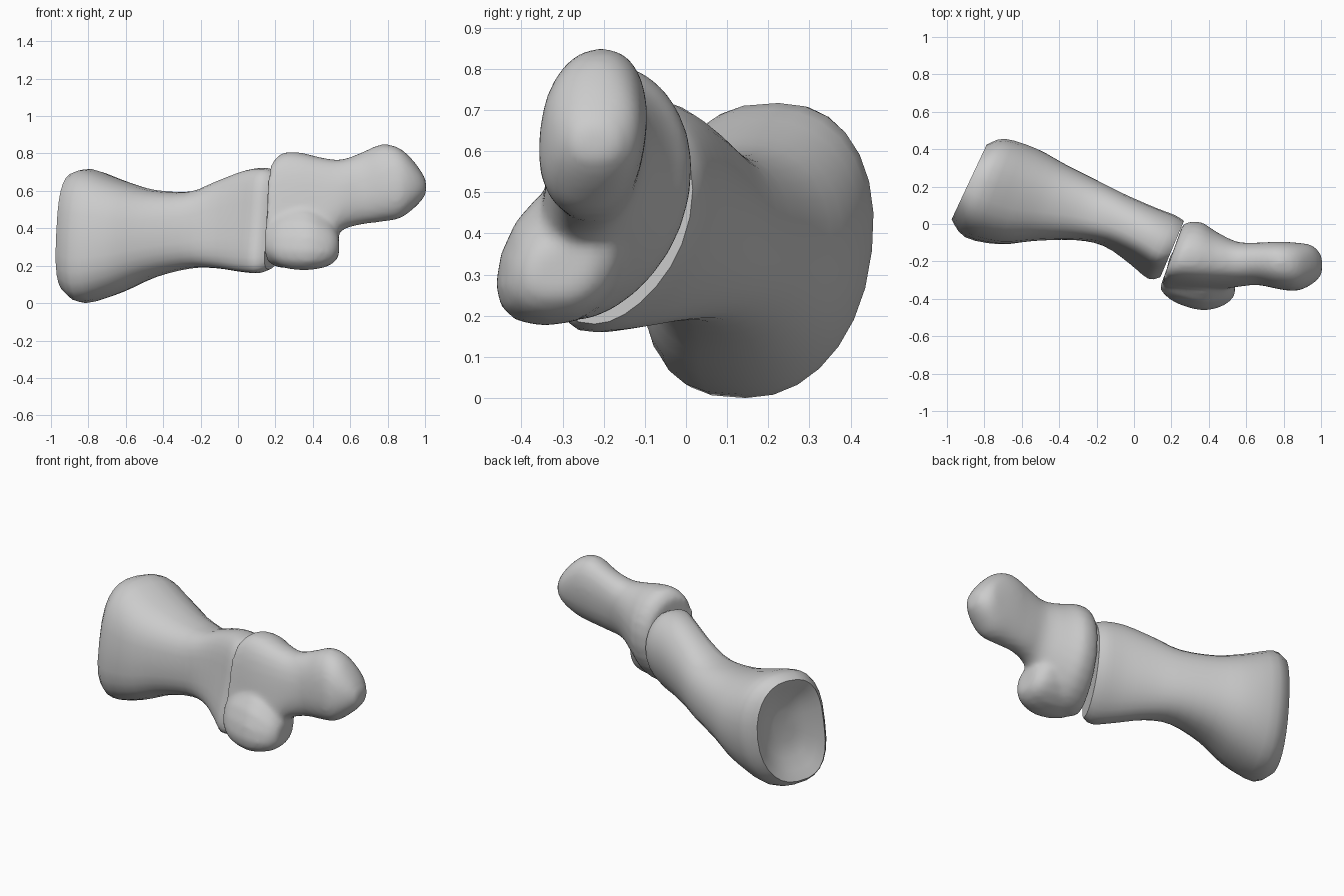
import bpy, bmesh
from math import cos, sin, pi, copysign
from mathutils import Vector

if "Cube" in bpy.data.objects:
    bpy.data.objects.remove(bpy.data.objects["Cube"])

GREY = (0.6, 0.6, 0.6, 1)
bone = bpy.data.materials.new("bone grey")
bone.use_nodes = True
bone.diffuse_color = GREY
bone.node_tree.nodes["Principled BSDF"].inputs["Base Color"].default_value = GREY


def spline(a, b, c, d, t):
    """Smooth step between sections b and c."""
    return [q + 0.5 * t * (r - p + t * (2 * p - 5 * q + 4 * r - s + t * (3 * (q - r) + s - p)))
            for p, q, r, s in zip(a, b, c, d)]


def refine(sections, steps):
    ext = [sections[0]] + sections + [sections[-1]]
    out = []
    for i in range(len(sections) - 1):
        out += [spline(*ext[i:i + 4], k / steps) for k in range(steps)]
    return out + [sections[-1]]


def ring(section, sides, power, front_power):
    """Slanted oval: x, back y, front y, bottom z, top z, lean, shear, bow."""
    x, back, front, low, high, lean, shear, bow = section
    yc, zc, hz = (back + front) / 2, (low + high) / 2, (high - low) / 2
    hy = (max((back - front) ** 2 / 4 - (lean * hz) ** 2, 0.0004)) ** 0.5
    pts = []
    for k in range(sides):
        a = 2 * pi * k / sides
        p = power if cos(a) > 0 else front_power
        c, s = [copysign(abs(v) ** (2 / p), v) for v in (cos(a), sin(a))]
        dz = hz * s
        dy = hy * c + lean * dz - bow * s * s
        pts.append(Vector((x + shear * dy, yc + dy, zc + dz)))
    return pts


def loft(name, sections, sides=28, steps=3, power=2.2, front_power=2.3, hollow=()):
    rings = [ring(s, sides, power, front_power) for s in refine(sections, steps)]
    # Sunken rings inside the first end
    mid = sum(rings[0], Vector()) / sides
    rim = rings[0]
    for scale, depth in hollow:
        rings.insert(0, [mid + (p - mid) * scale + Vector((depth, -depth / 3, 0)) for p in rim])
    bm = bmesh.new()
    loops = [[bm.verts.new(p) for p in r] for r in rings]
    for a, b in zip(loops, loops[1:]):
        for k in range(sides):
            n = (k + 1) % sides
            bm.faces.new((a[k], a[n], b[n], b[k]))
    for loop in (loops[0], loops[-1]):
        centre = bm.verts.new(sum((v.co for v in loop), Vector()) / sides)
        for k in range(sides):
            bm.faces.new((loop[k], loop[(k + 1) % sides], centre))
    bmesh.ops.recalc_face_normals(bm, faces=bm.faces)
    mesh = bpy.data.meshes.new(name)
    bm.to_mesh(mesh)
    bm.free()
    mesh.materials.append(bone)
    ob = bpy.data.objects.new(name, mesh)
    bpy.context.collection.objects.link(ob)
    return ob


def select(*obs):
    bpy.ops.object.select_all(action='DESELECT')
    for ob in obs:
        ob.select_set(True)
    bpy.context.view_layer.objects.active = obs[0]


# Long bone with a flared, hollow end
long_bone = loft("long_bone", [
    (-.88, .425, .03, .055, .695, .1, .47, .01),
    (-.795, .455, -.065, .0, .717, .11, .4, .01),
    (-.62, .405, -.105, .055, .655, .08, .38, .01),
    (-.45, .32, -.09, .135, .605, .06, .4, 0),
    (-.25, .225, -.085, .185, .597, .06, .45, 0),
    (-.1, .155, -.11, .187, .655, .11, .45, .02),
    (.05, .09, -.19, .168, .712, .17, .45, .04),
    (.155, .05, -.26, .16, .722, .2, .42, .055),
    (.212, .02, -.25, .18, .7, .2, .42, .055),
], front_power=2.7, hollow=((.82, .025), (.6, .06), (.3, .075)))

# Short bone: body running into a rounded head
short_bone = loft("short_bone", [
    (.203, .0, -.325, .225, .76, .17, .36, .06),
    (.25, .015, -.335, .19, .805, .16, .3, .065),
    (.34, .01, -.345, .2, .805, .15, .15, .06),
    (.44, -.04, -.345, .27, .78, .15, 0, .04),
    (.55, -.095, -.335, .385, .768, .13, 0, .01),
    (.66, -.1, -.325, .42, .805, .1, 0, 0),
    (.77, -.095, -.347, .435, .85, .09, 0, 0),
    (.87, -.1, -.357, .455, .825, .09, 0, 0),
    (.955, -.115, -.32, .52, .74, .06, 0, 0),
    (1.005, -.17, -.27, .58, .66, 0, 0, 0),
])

# Low front knob fused to the short bone
knob = loft("knob", [
    (.17, -.18, -.365, .24, .44, .25, .2, 0),
    (.24, -.12, -.42, .19, .52, .32, .1, 0),
    (.37, -.12, -.46, .175, .53, .32, 0, 0),
    (.49, -.16, -.43, .2, .45, .27, 0, 0),
    (.54, -.23, -.38, .25, .37, .2, 0, 0),
], sides=16, power=2.5)
select(short_bone, knob)
bpy.ops.object.join()
fuse = short_bone.modifiers.new("fuse", 'REMESH')
fuse.mode = 'VOXEL'
fuse.voxel_size = 0.016
soften = short_bone.modifiers.new("soften", 'SMOOTH')
soften.iterations = 7
for mod in ("fuse", "soften"):
    bpy.ops.object.modifier_apply(modifier=mod)

# Smooth shading with a crisp rim
for ob in (long_bone, short_bone):
    select(ob)
    bpy.ops.object.shade_smooth_by_angle(angle=pi / 5)
